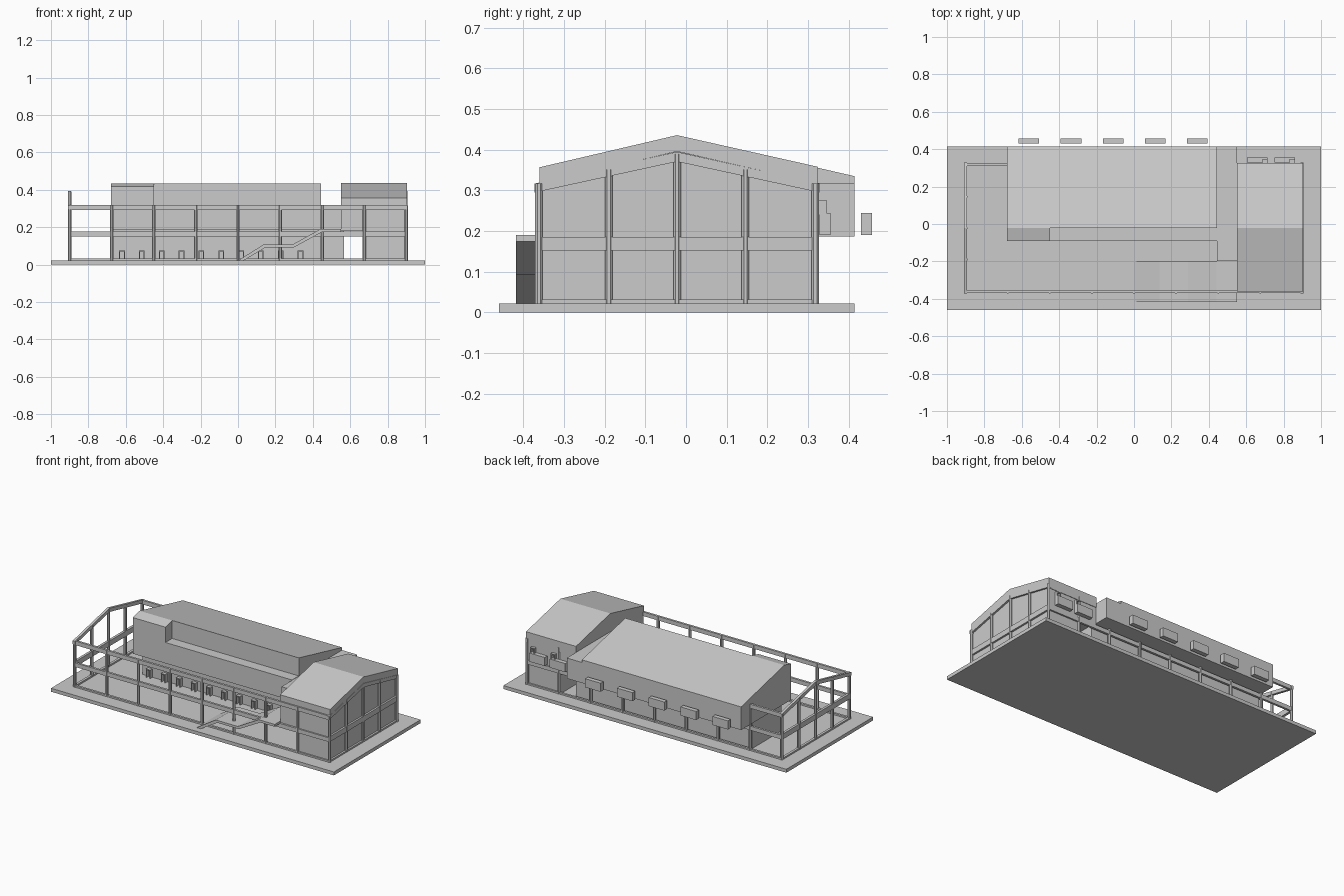
import bpy, bmesh, math
from mathutils import Vector

if "Cube" in bpy.data.objects:
    bpy.data.objects.remove(bpy.data.objects["Cube"])


def make(name, verts, faces):
    me = bpy.data.meshes.new(name)
    me.from_pydata(verts, [], faces)
    bm = bmesh.new()
    bm.from_mesh(me)
    bmesh.ops.recalc_face_normals(bm, faces=bm.faces)
    bm.to_mesh(me)
    bm.free()
    ob = bpy.data.objects.new(name, me)
    bpy.context.collection.objects.link(ob)
    return ob


def prism(name, pts, a, b, axis):
    """Extrude a profile from a to b: axis 'x' takes (y, z), axis 'y' takes (x, z)."""
    n = len(pts)
    place = (lambda p, d: (d, p[0], p[1])) if axis == 'x' else (lambda p, d: (p[0], d, p[1]))
    verts = [place(p, d) for d in (a, b) for p in pts]
    faces = [tuple(range(n)), tuple(range(n, 2 * n))]
    faces += [(i, (i + 1) % n, n + (i + 1) % n, n + i) for i in range(n)]
    return make(name, verts, faces)


def box(name, x0, x1, y0, y1, z0, z1):
    return prism(name, [(x0, z0), (x1, z0), (x1, z1), (x0, z1)], y0, y1, 'y')


def post(name, x, y, top):
    ring = [(x + .01 * math.cos(math.pi * (k + .5) / 4),
             y + .01 * math.sin(math.pi * (k + .5) / 4)) for k in range(8)]
    verts = [(px, py, z) for z in (GROUND, top) for px, py in ring]
    faces = [tuple(range(8)), tuple(range(8, 16))]
    faces += [(i, (i + 1) % 8, 8 + (i + 1) % 8, 8 + i) for i in range(8)]
    return make(name, verts, faces)


def arch(name, x, w, y0, y1, z0, z1, t):
    a, b = x - w / 2, x + w / 2
    return prism(name, [(a, z0), (a, z1), (b, z1), (b, z0), (b - t, z0),
                        (b - t, z1 - t), (a + t, z1 - t), (a + t, z0)], y0, y1, 'y')


GROUND = .022
FRONT, BACK, RIDGE = -.362, .318, -.022
BAYS = [-.9 + .225 * i for i in range(9)]

# Ground slab
box("base_slab", -1, 1, -.46, .415, 0, GROUND)

# Long frame sides: posts and three levels of beams
for side, y in (("front", FRONT), ("back", BACK)):
    for x in BAYS:
        post(side + "_post", x, y, .317)
    for z0, z1 in ((GROUND, .032), (.152, .178), (.292, .318)):
        box(side + "_beam", -.9, .9, y - .007, y + .007, z0, z1)

# Gable frames at both ends
for x in (-.9, .897):
    for y in (-.19, RIDGE, .146):
        post("gable_post", x, y, .39 - .078 * abs(y - RIDGE) / .34)
    for z0, z1 in ((GROUND, .032), (.152, .186)):
        box("gable_beam", x - .008, x + .008, FRONT, BACK, z0, z1)
    prism("gable_rafter", [(-.372, .295), (-.372, .317), (RIDGE, .395), (.328, .317),
                           (.328, .295), (RIDGE, .371)], x - .008, x + .008, 'x')

# Right wing: lower rooms, and upper storey bridging the passage
box("wing_lower", .665, .893, -.36, .315, GROUND, .19)
prism("wing_upper", [(-.36, .18), (-.36, .355), (RIDGE, .435), (.322, .357), (.322, .18)],
      .552, .893, 'x')
prism("wing_roof", [(-.36, .317), (-.36, .357), (RIDGE, .436), (.325, .358),
                    (.325, .317), (RIDGE, .396)], .55, .903, 'x')

# Hall: recessed ground floor, overhanging upper volume, raised stage end
box("hall_lower", -.675, .568, 0, .3, GROUND, .19)
prism("hall_upper", [(-.09, .187), (-.09, .32), (RIDGE, .32), (RIDGE, .435),
                     (.415, .335), (.415, .187)], -.45, .445, 'x')
prism("hall_stage_end", [(-.09, .187), (-.09, .418), (RIDGE, .435),
                         (.415, .335), (.415, .187)], -.68, -.45, 'x')
box("hall_lobby", .445, .552, -.197, .415, .187, .318)

# Outside stair with half landing and top landing
prism("stair", [(0, GROUND), (.135, .107), (.29, .107), (.44, .19), (.552, .19),
                (.552, .175), (.45, .175), (.298, .092), (.147, .092), (.03, GROUND)],
      -.418, -.197, 'y')

# Row of small door surrounds along the ground floor
for i in range(10):
    x = -.62 + .106 * i
    arch("door_surround", x, .03, -.022, .002, GROUND, .076, .005)

# Ventilation units on the back
for i in range(5):
    x = -.562 + .225 * i
    box("hall_vent_unit", x - .055, x + .055, .43, .458, .19, .245)
for x in (.66, .805):
    box("wing_vent_unit", x - .055, x + .055, .328, .355, .19, .245)
    arch("wing_vent_pipe", x + .04, .03, .327, .345, .24, .277, .006)
